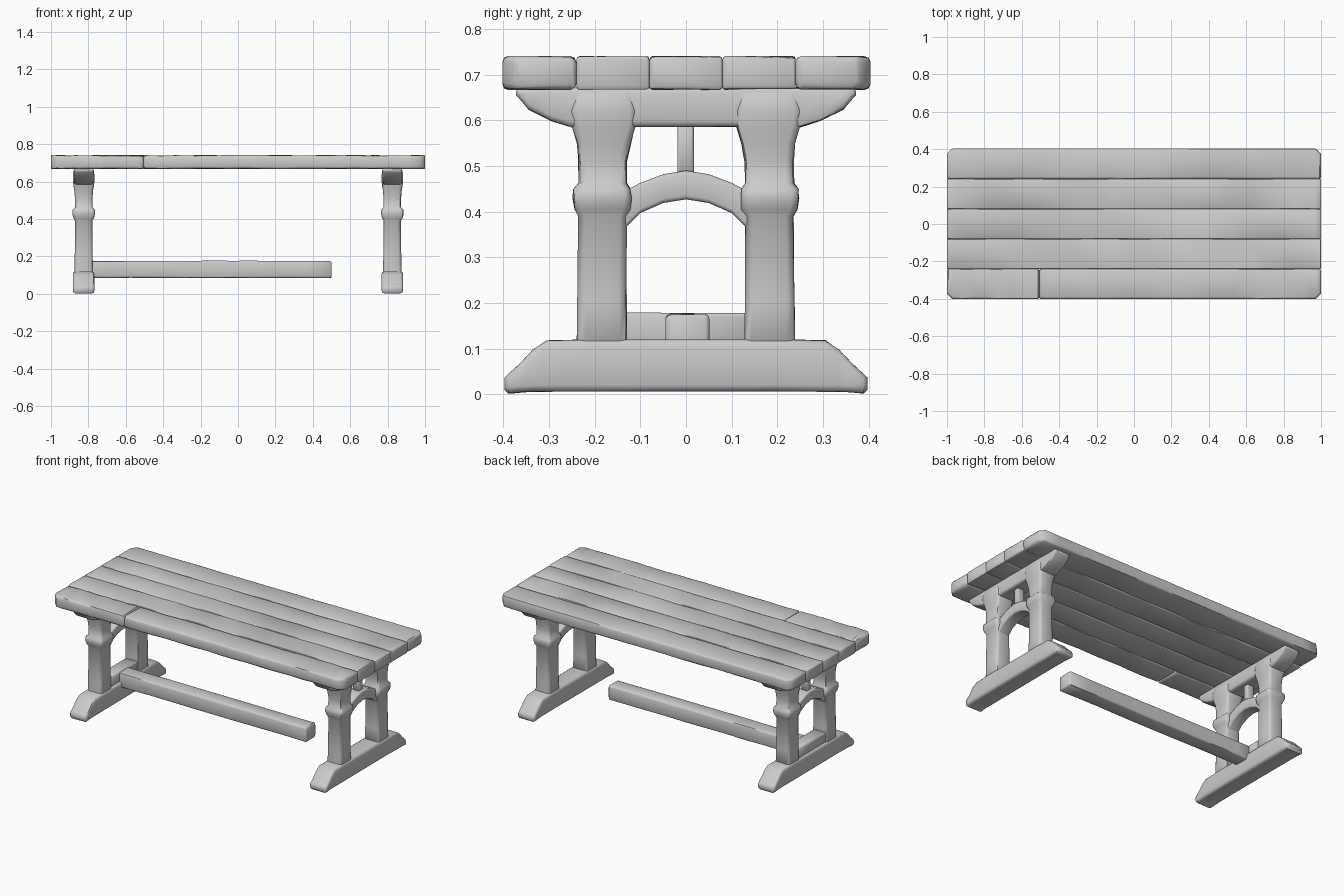
import bpy, bmesh, math, random

random.seed(4)
if "Cube" in bpy.data.objects:
    bpy.data.objects.remove(bpy.data.objects["Cube"])

wood = bpy.data.materials.new("plain grey wood")
wood.use_nodes = True
GREY = (0.6, 0.6, 0.6, 1)
wood.diffuse_color = GREY
wood.node_tree.nodes["Principled BSDF"].inputs["Base Color"].default_value = GREY


def rounded_rect(a0, a1, b0, b1, c):
    """Rectangle outline with each corner rounded in two steps."""
    c = min(c, (a1 - a0) * 0.45, (b1 - b0) * 0.45)
    corners = [(a1 - c, b1 - c), (a0 + c, b1 - c), (a0 + c, b0 + c), (a1 - c, b0 + c)]
    return [(ca + c * math.cos(math.radians(90 * i + 45 * k)),
             cb + c * math.sin(math.radians(90 * i + 45 * k)))
            for i, (ca, cb) in enumerate(corners) for k in range(3)]


def beam(name, axis, stations, c=0.012, wobble=0.0):
    """Hewn timber lofted through (position, a0, a1, b0, b1) along an axis."""
    order = {"x": (0, 1, 2), "y": (1, 0, 2), "z": (2, 0, 1)}[axis]
    e = c * 0.6
    rows = list(stations)
    for end, sign in ((0, 1), (-1, -1)):
        t, a0, a1, b0, b1 = rows[end]
        rows[end] = (t + sign * e, a0, a1, b0, b1)
        rows.insert(0 if end == 0 else len(rows), (t, a0 + e, a1 - e, b0 + e, b1 - e))
    bm = bmesh.new()
    rings = []
    for t, a0, a1, b0, b1 in rows:
        ring = []
        for a, b in rounded_rect(a0, a1, b0, b1, c):
            co = [0, 0, 0]
            co[order[0]], co[order[1]] = t, a
            co[order[2]] = b + random.uniform(-wobble, wobble)
            ring.append(bm.verts.new(co))
        rings.append(ring)
    n = len(rings[0])
    for r, s in zip(rings, rings[1:]):
        for i in range(n):
            j = (i + 1) % n
            bm.faces.new((r[i], r[j], s[j], s[i]))
    bm.faces.new(rings[0])
    bm.faces.new(rings[-1])
    bmesh.ops.recalc_face_normals(bm, faces=bm.faces)
    me = bpy.data.meshes.new(name)
    bm.to_mesh(me)
    bm.free()
    me.materials.append(wood)
    ob = bpy.data.objects.new(name, me)
    bpy.context.collection.objects.link(ob)
    bpy.ops.object.select_all(action="DESELECT")
    ob.select_set(True)
    bpy.context.view_layer.objects.active = ob
    bpy.ops.object.shade_smooth_by_angle(angle=math.radians(48))
    return ob


def mirrored(half):
    """Repeat half stations, given from the outer end, on the other side."""
    return half + [(-t, *rest) for t, *rest in reversed(half) if t != 0]


# Table top: five worn planks, the front one in two lengths
def plank(name, x0, x1, y0, y1):
    stations = []
    cuts = [x0] + [x for x in (-0.97, 0.97) if x0 < x < x1] + [x1]
    cuts += [x0 + (x1 - x0) * k / 16 for k in range(1, 16)]
    for x in sorted(cuts):
        trim = 0.022 if abs(x) > 0.99 else 0.0
        lo = y0 + (trim if y0 < -0.35 else 0)
        hi = y1 - (trim if y1 > 0.35 else 0)
        stations.append((x, lo, hi, 0.668, 0.739))
    outer = max(abs(y0), abs(y1)) > 0.35
    beam(name, "x", stations, 0.013 if outer else 0.007, 0.0022)


seams = [-0.402, -0.24, -0.08, 0.08, 0.24, 0.404]
for i, (y0, y1) in enumerate(zip(seams, seams[1:])):
    if i == 0:
        plank("front_plank_short", -1, -0.505, y0, y1)
        plank("front_plank_long", -0.505, 1, y0, y1)
    else:
        plank(f"plank_{i}", -1, 1, y0, y1)

# Two trestles
for side, cx in (("right", -0.825), ("left", 0.825)):
    # Foot with sloping toes
    w0, w1 = cx - 0.057, cx + 0.057
    beam(side + "_foot", "y", mirrored([
        (-0.397, w0, w1, 0.002, 0.045), (-0.365, w0, w1, 0.004, 0.066),
        (-0.335, w0, w1, 0.006, 0.098), (-0.305, w0, w1, 0.006, 0.118),
        (-0.2, w0, w1, 0.007, 0.12)]), 0.014, 0.001)

    # Bearer under the top, with curved ends
    w0, w1 = cx - 0.053, cx + 0.053
    beam(side + "_bearer", "y", mirrored([
        (-0.372, w0, w1, 0.648, 0.671), (-0.345, w0, w1, 0.624, 0.672),
        (-0.295, w0, w1, 0.599, 0.672), (-0.25, w0, w1, 0.585, 0.672),
        (-0.1, w0, w1, 0.586, 0.672)]), 0.012, 0.001)

    # Posts: height, inner y, outer y, half thickness, with a raised collar
    post = [(0.1, 0.128, 0.238, 0.05), (0.2, 0.13, 0.237, 0.048),
            (0.39, 0.13, 0.235, 0.046), (0.405, 0.122, 0.243, 0.055),
            (0.43, 0.12, 0.248, 0.061), (0.45, 0.122, 0.246, 0.059),
            (0.463, 0.13, 0.236, 0.047), (0.51, 0.129, 0.235, 0.047),
            (0.55, 0.121, 0.238, 0.05), (0.585, 0.111, 0.248, 0.056),
            (0.62, 0.108, 0.255, 0.058), (0.668, 0.115, 0.245, 0.055)]
    for end, s in (("front", -1), ("back", 1)):
        beam(f"{side}_{end}_post", "z",
             [(z, cx - h, cx + h, min(s * p, s * q), max(s * p, s * q))
              for z, p, q, h in post], 0.016, 0.0015)

    # Arched brace and the short strut above it
    w0, w1 = cx - 0.038, cx + 0.038
    beam(side + "_arch", "y", mirrored([
        (-0.15, w0, w1, 0.355, 0.443), (-0.125, w0, w1, 0.372, 0.45),
        (-0.1, w0, w1, 0.397, 0.463), (-0.05, w0, w1, 0.419, 0.482),
        (0, w0, w1, 0.427, 0.49)]), 0.009)
    beam(side + "_strut", "z", [
        (0.475, cx - 0.022, cx + 0.022, -0.019, 0.017),
        (0.6, cx - 0.022, cx + 0.022, -0.019, 0.017)], 0.005)

# Raised sill that holds the stretcher, on the right trestle only
beam("stretcher_sill", "y", [
    (-0.15, -0.868, -0.785, 0.1, 0.179), (0.15, -0.868, -0.785, 0.1, 0.178)], 0.008)

# Long stretcher, stopping short of the left trestle
beam("stretcher", "x", [
    (-0.84 + 1.34 * k / 10, -0.045, 0.051, 0.085, 0.175) for k in range(11)], 0.01, 0.0018)
